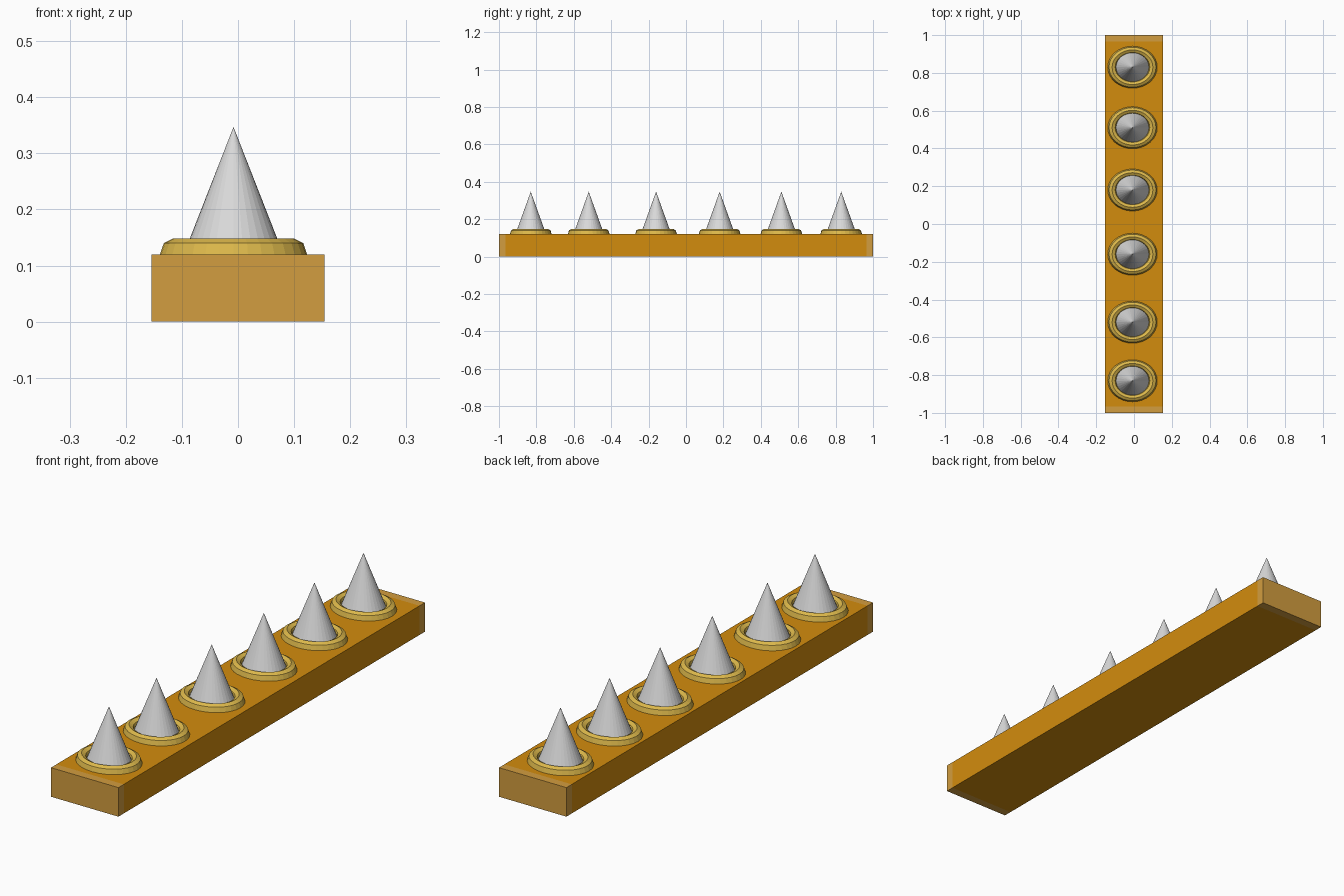
import bpy, bmesh, math
from mathutils import Matrix

if "Cube" in bpy.data.objects:
    bpy.data.objects.remove(bpy.data.objects["Cube"])


def material(name, rgb):
    m = bpy.data.materials.new(name)
    m.diffuse_color = (*rgb, 1)
    m.use_nodes = True
    m.node_tree.nodes["Principled BSDF"].inputs["Base Color"].default_value = m.diffuse_color
    return m


ORANGE = material("orange", (0.65, 0.265, 0.004))
TAN = material("tan", (0.65, 0.34, 0.05))
GOLD = material("gold", (0.72, 0.48, 0.07))
STEEL = material("light_grey", (0.70, 0.70, 0.70))


def make_object(name, bm, mat):
    bmesh.ops.recalc_face_normals(bm, faces=bm.faces)
    mesh = bpy.data.meshes.new(name)
    bm.to_mesh(mesh)
    bm.free()
    mesh.materials.append(mat)
    ob = bpy.data.objects.new(name, mesh)
    bpy.context.collection.objects.link(ob)
    return ob


# Base bar, with lighter bands at both ends
BAND = 0.965
bm = bmesh.new()
bmesh.ops.create_cube(bm, size=1, matrix=Matrix.Translation((0, 0, 0.06)) @ Matrix.Diagonal((0.308, 2, 0.12, 1)))
for y in (-BAND, BAND):
    bmesh.ops.bisect_plane(bm, geom=bm.verts[:] + bm.edges[:] + bm.faces[:],
                           plane_co=(0, y, 0), plane_no=(0, 1, 0))
for f in bm.faces:
    f.material_index = 1 if abs(f.calc_center_median().y) > BAND else 0
base = make_object("base_bar", bm, ORANGE)
base.data.materials.append(TAN)


def collar(i, x, y):
    # Slightly oval ring, half sunk into the bar
    bm = bmesh.new()
    sides, steps = 32, 8
    rings = []
    for s in range(sides):
        a = 2 * math.pi * s / sides
        ring = []
        for t in range(steps):
            b = 2 * math.pi * t / steps
            r = 0.108 + 0.023 * math.cos(b)
            ring.append(bm.verts.new((x + r * math.cos(a), y + 0.85 * r * math.sin(a),
                                      0.12 + 0.028 * math.sin(b))))
        rings.append(ring)
    for s in range(sides):
        p, q = rings[s], rings[(s + 1) % sides]
        for t in range(steps):
            u = (t + 1) % steps
            bm.faces.new((p[t], q[t], q[u], p[u]))
    make_object(f"collar_{i}", bm, GOLD)


def spike(i, x, y):
    # Pointed cone standing in the collar
    bm = bmesh.new()
    place = Matrix.Translation((x, y, 0.2335)) @ Matrix.Diagonal((1, 0.92, 1, 1))
    bmesh.ops.create_cone(bm, cap_ends=True, segments=32, radius1=0.089, radius2=0,
                          depth=0.227, matrix=place)
    bmesh.ops.remove_doubles(bm, verts=bm.verts, dist=1e-5)
    make_object(f"spike_{i}", bm, STEEL)


# Row of six spikes
for i, y in enumerate((-0.83, -0.52, -0.16, 0.18, 0.51, 0.83), 1):
    collar(i, -0.008, y)
    spike(i, -0.008, y)
